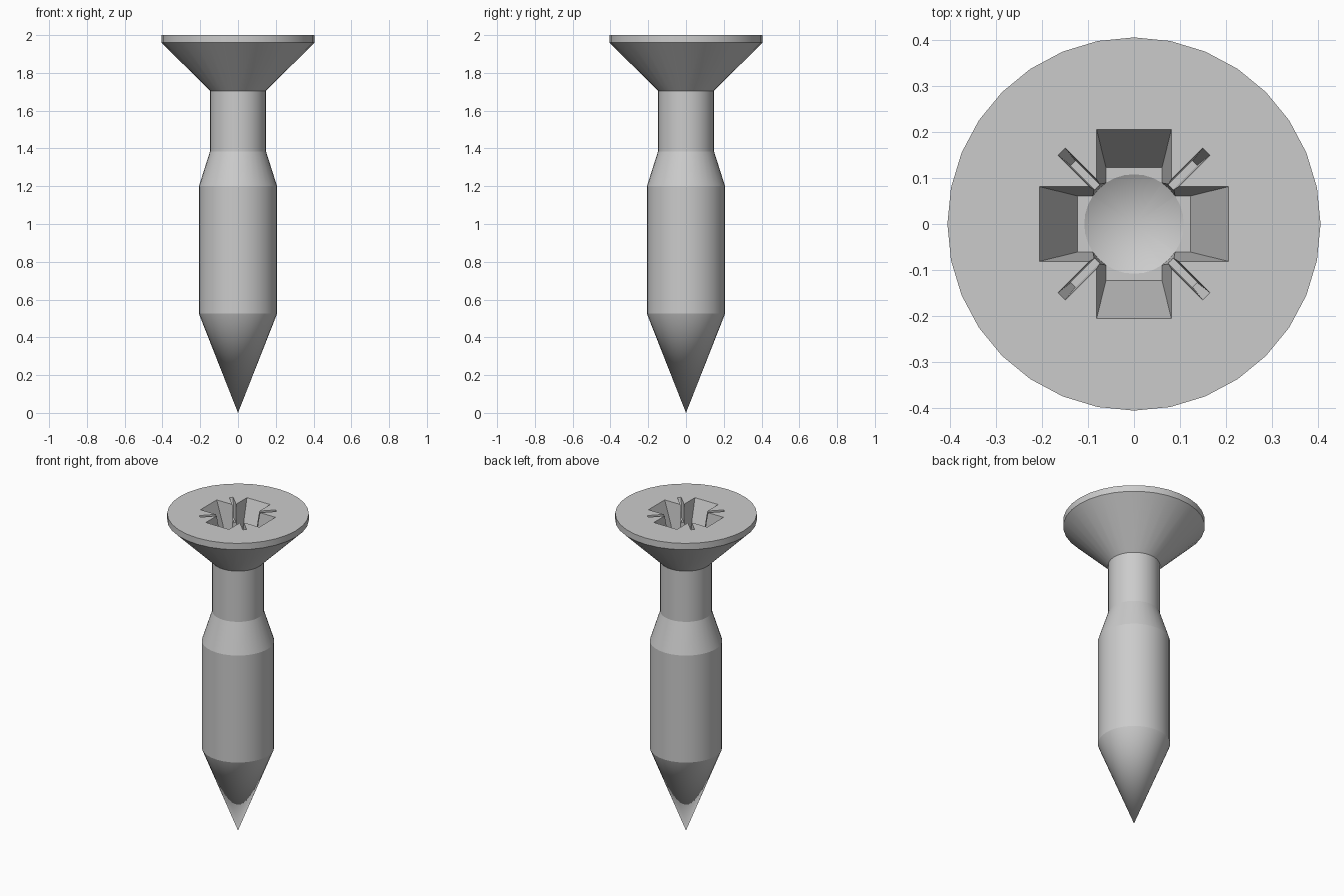
import bpy, bmesh
from math import radians
from mathutils import Matrix, Vector

cube = bpy.data.objects.get("Cube")
if cube:
    bpy.data.objects.remove(cube, do_unlink=True)

TOP = 2.0
SIDES = 32

steel = bpy.data.materials.new("grey_steel")
steel.use_nodes = True
colour = (0.6, 0.6, 0.6, 1)
steel.diffuse_color = colour
steel.node_tree.nodes["Principled BSDF"].inputs["Base Color"].default_value = colour


def finish(name, bm):
    bmesh.ops.recalc_face_normals(bm, faces=bm.faces)
    mesh = bpy.data.meshes.new(name)
    bm.to_mesh(mesh)
    bm.free()
    mesh.materials.append(steel)
    obj = bpy.data.objects.new(name, mesh)
    bpy.context.collection.objects.link(obj)
    return obj


def lathe(name, profile):
    """Closed solid of revolution from (radius, height) points; radius 0 is a tip."""
    bm = bmesh.new()
    rings = []
    for r, z in profile:
        if r == 0:
            rings.append([bm.verts.new((0, 0, z))] * SIDES)
        else:
            rings.append([bm.verts.new(Matrix.Rotation(radians(360 * i / SIDES), 3, "Z")
                                       @ Vector((r, 0, z))) for i in range(SIDES)])
    for low, high in zip(rings, rings[1:]):
        for i in range(SIDES):
            j = (i + 1) % SIDES
            bm.faces.new(list(dict.fromkeys((low[i], low[j], high[j], high[i]))))
    bm.faces.new(rings[-1])
    return finish(name, bm)


def tapered_bar(name, top, bottom, depth, angle):
    """Bar with half sizes top at the head face, narrowing to bottom at depth."""
    bm = bmesh.new()
    bmesh.ops.create_cube(bm, size=2)
    over = 0.02
    for v in bm.verts:
        up = v.co.z > 0
        k = 1 + over / depth if up else 0
        v.co = (v.co.x * (bottom[0] + (top[0] - bottom[0]) * k),
                v.co.y * (bottom[1] + (top[1] - bottom[1]) * k),
                TOP + over if up else TOP - depth)
    bm.transform(Matrix.Rotation(radians(angle), 4, "Z"))
    return finish(name, bm)


# Point, thick shank, neck and countersunk head
screw = lathe("screw", [(0, 0), (0.207, 0.525), (0.207, 1.2), (0.148, 1.385),
                        (0.148, 1.705), (0.405, 1.96), (0.405, TOP)])

# Driver recess: round centre, cross arms and thin diagonal slots
cutters = [lathe("recess_centre", [(0, 1.72), (0.108, 1.78), (0.119, TOP + 0.03)])]
for a in (0, 90):
    cutters.append(tapered_bar("recess_arm", (0.205, 0.081), (0.123, 0.061), 0.22, a))
    cutters.append(tapered_bar("recess_slot", (0.222, 0.011), (0.187, 0.007), 0.11, a + 45))

bpy.context.view_layer.objects.active = screw
for cutter in cutters:
    mod = screw.modifiers.new("recess", "BOOLEAN")
    mod.operation = "DIFFERENCE"
    mod.solver = "EXACT"
    mod.object = cutter
    bpy.ops.object.modifier_apply(modifier=mod.name)
    bpy.data.objects.remove(cutter, do_unlink=True)

for o in bpy.context.selected_objects:
    o.select_set(False)
screw.select_set(True)
bpy.ops.object.shade_smooth_by_angle(angle=radians(16))
